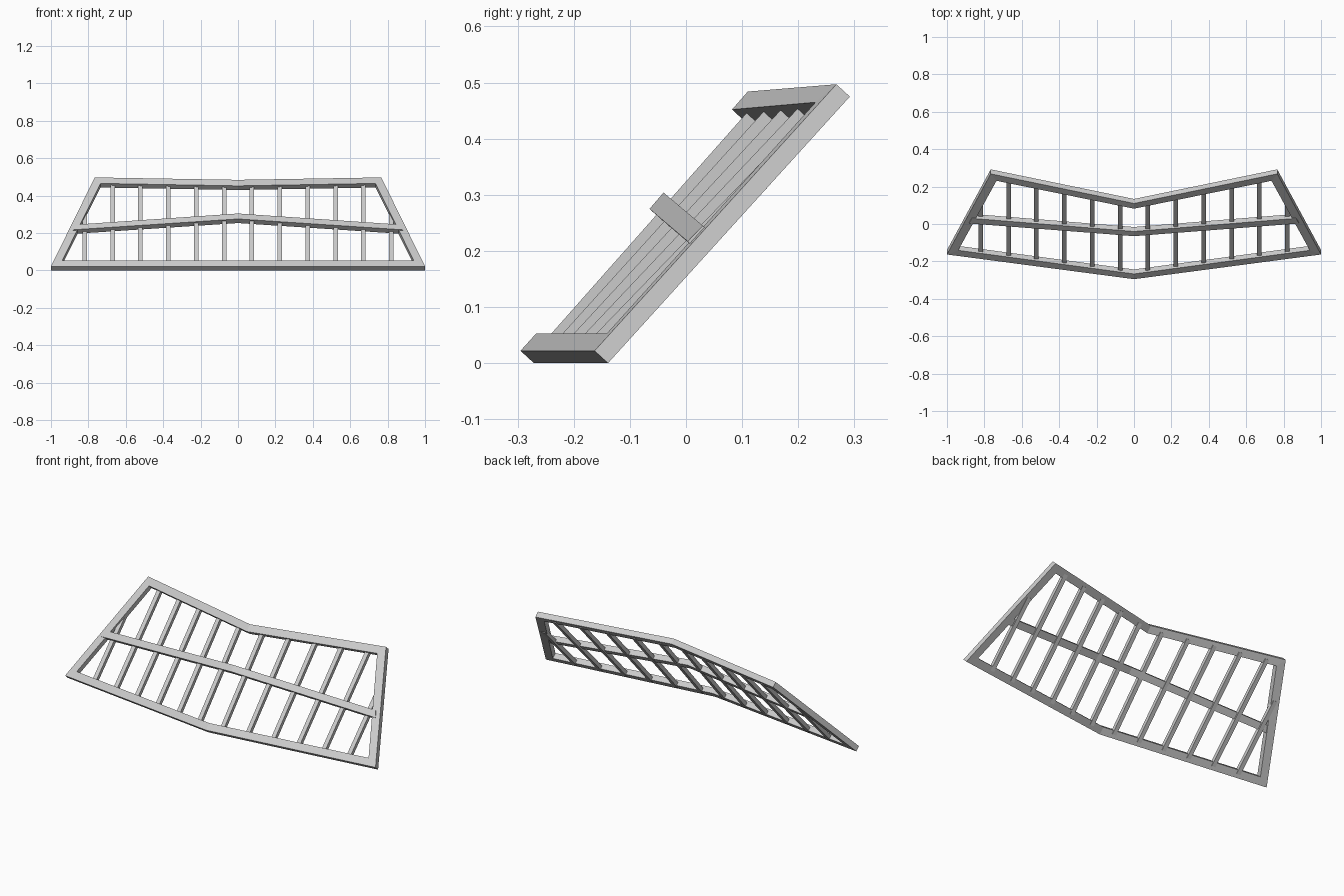
import bpy, bmesh
from mathutils import Vector

if "Cube" in bpy.data.objects:
    bpy.data.objects.remove(bpy.data.objects["Cube"])

DEPTH = Vector((0, 0.024, -0.022))   # thickness, square to the sloping face


def mirror(p):
    return Vector((-p[0], p[1], p[2]))


def strip(name, edge_a, edge_b, depth=DEPTH, closed=False):
    """Solid band between two matching edges, thickened along depth."""
    bm = bmesh.new()
    rows = []
    for a, b in zip(edge_a, edge_b):
        a, b = Vector(a), Vector(b)
        rows.append([bm.verts.new(p) for p in (a, b, b + depth, a + depth)])
    n = len(rows)
    for i in range(n if closed else n - 1):
        r, s = rows[i], rows[(i + 1) % n]
        for k in range(4):
            m = (k + 1) % 4
            bm.faces.new((r[k], r[m], s[m], s[k]))
    if not closed:
        bm.faces.new(rows[0])
        bm.faces.new(rows[-1])
    bmesh.ops.recalc_face_normals(bm, faces=bm.faces)
    mesh = bpy.data.meshes.new(name)
    bm.to_mesh(mesh)
    bm.free()
    obj = bpy.data.objects.new(name, mesh)
    bpy.context.collection.objects.link(obj)
    return obj


def loop(bottom_mid, bottom_end, top_end, top_mid):
    return [bottom_mid, bottom_end, top_end, top_mid,
            mirror(top_end), mirror(bottom_end)]


# Outer frame, bent at the centre line
outer = loop((0, -0.295, 0.022), (1, -0.163, 0.022),
             (0.766, 0.268, 0.497), (0, 0.110, 0.484))
inner = loop((0, -0.267, 0.053), (0.94, -0.141, 0.053),
             (0.735, 0.231, 0.465), (0, 0.082, 0.452))
strip("outer_frame", outer, inner, closed=True)

# Middle cross rail, ending on the side members
low_end, high_end = (0.882, 0.003, 0.217), (0.866, 0.030, 0.245)
strip("middle_rail",
      [mirror(low_end), (0, -0.065, 0.275), low_end],
      [mirror(high_end), (0, -0.040, 0.304), high_end])

# Upright bars, set back into the frame and slightly proud behind it
side_low, side_high = Vector((0.967, -0.152, 0.037)), Vector((0.750, 0.250, 0.481))
HALF = Vector((0.012, 0, 0))
for i in range(12):
    x = (i - 5.5) * 0.149
    ax = abs(x)
    start = Vector((x, -0.281 + 0.131 * ax, 0.037))
    if ax < side_high.x:
        end = Vector((x, 0.096 + 0.206 * ax, 0.468 + 0.018 * ax))
    else:  # outermost bars run into the sloping side members
        end = side_low.lerp(side_high, (side_low.x - ax) / (side_low.x - side_high.x))
        end.x = x
    ends = [p + DEPTH * 0.4 for p in (start, end)]
    strip(f"upright_bar_{i + 1}", [p - HALF for p in ends],
          [p + HALF for p in ends], DEPTH * 0.68)
